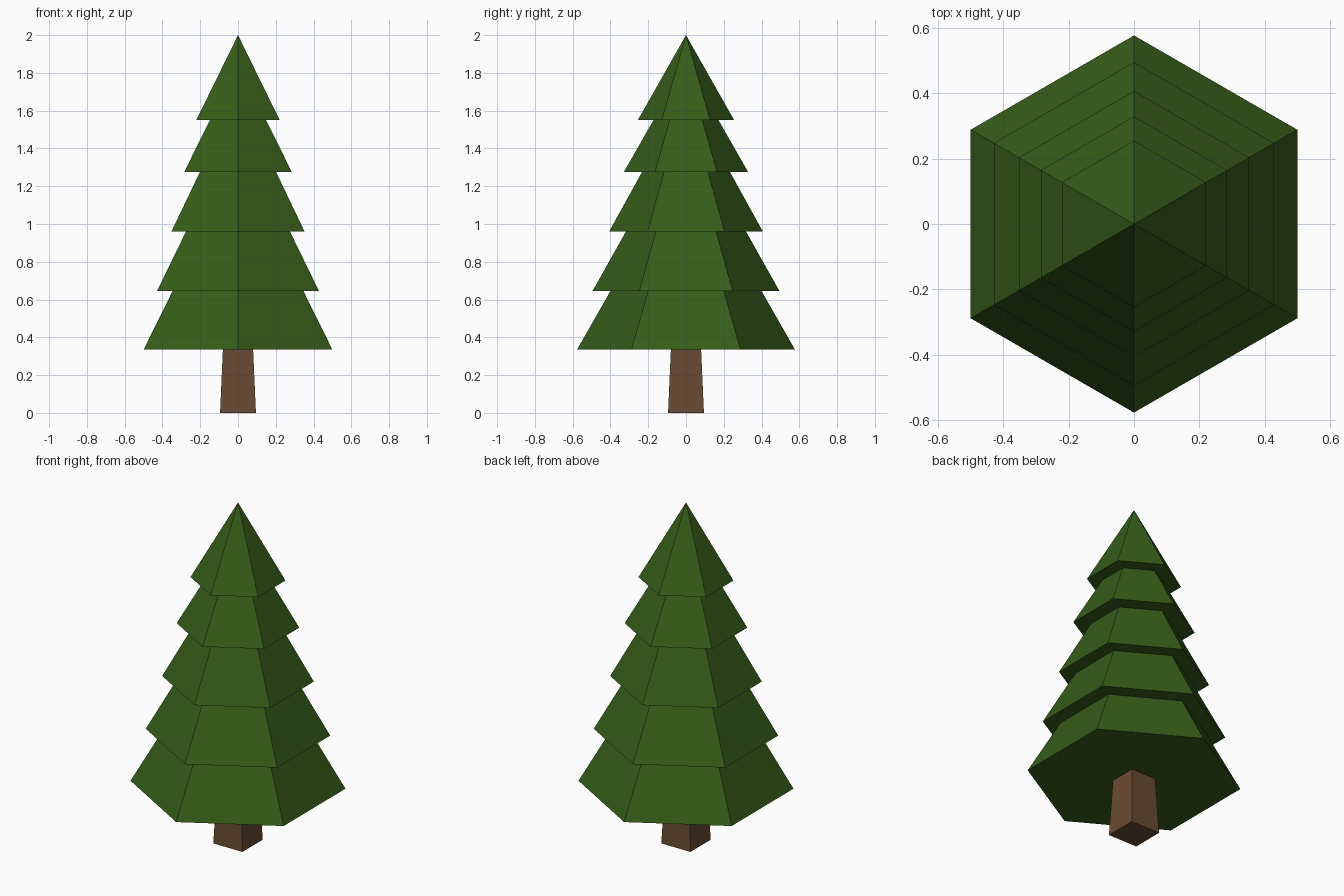
import bpy, bmesh, math

if "Cube" in bpy.data.objects:
    bpy.data.objects.remove(bpy.data.objects["Cube"])


def material(name, rgb):
    mat = bpy.data.materials.new(name)
    mat.diffuse_color = (*rgb, 1)
    mat.use_nodes = True
    mat.node_tree.nodes["Principled BSDF"].inputs["Base Color"].default_value = mat.diffuse_color
    return mat


def lathe(name, profile, sides, start, mat):
    """Stack polygon rings (radius, z), bridge them and close both ends."""
    bm = bmesh.new()
    rings = []
    for r, z in profile:
        if r == 0:
            rings.append([bm.verts.new((0, 0, z))])
        else:
            angles = [start + 2 * math.pi * i / sides for i in range(sides)]
            rings.append([bm.verts.new((r * math.cos(a), r * math.sin(a), z)) for a in angles])
    for lo, hi in zip(rings, rings[1:]):
        for i in range(sides):
            j = (i + 1) % sides
            if len(hi) == 1:
                bm.faces.new((lo[i], lo[j], hi[0]))
            else:
                bm.faces.new((lo[i], lo[j], hi[j], hi[i]))
    for ring in (rings[0], rings[-1]):
        if len(ring) > 1:
            bm.faces.new(ring)
    bmesh.ops.recalc_face_normals(bm, faces=bm.faces)
    mesh = bpy.data.meshes.new(name)
    bm.to_mesh(mesh)
    bm.free()
    mesh.materials.append(mat)
    obj = bpy.data.objects.new(name, mesh)
    bpy.context.collection.objects.link(obj)
    return obj


green = material("needles_green", (0.037, 0.108, 0.01))
brown = material("bark_brown", (0.14, 0.07, 0.032))

# Foliage: five overlapping hexagonal tiers (bottom z, bottom radius, top radius)
tiers = [(0.335, 0.577, 0.400), (0.645, 0.495, 0.318), (0.96, 0.407, 0.233),
         (1.275, 0.329, 0.172), (1.55, 0.255, 0.0)]
tops = [t[0] for t in tiers[1:]] + [2.0]
profile = []
for (z, r_bottom, r_top), z_top in zip(tiers, tops):
    profile += [(r_bottom, z), (r_top, z_top)]
lathe("foliage", profile, 6, math.pi / 2, green)

# Trunk: tapered square post
root2 = math.sqrt(2)
lathe("trunk", [(0.095 * root2, 0), (0.08 * root2, 0.337)], 4, math.pi / 4, brown)
